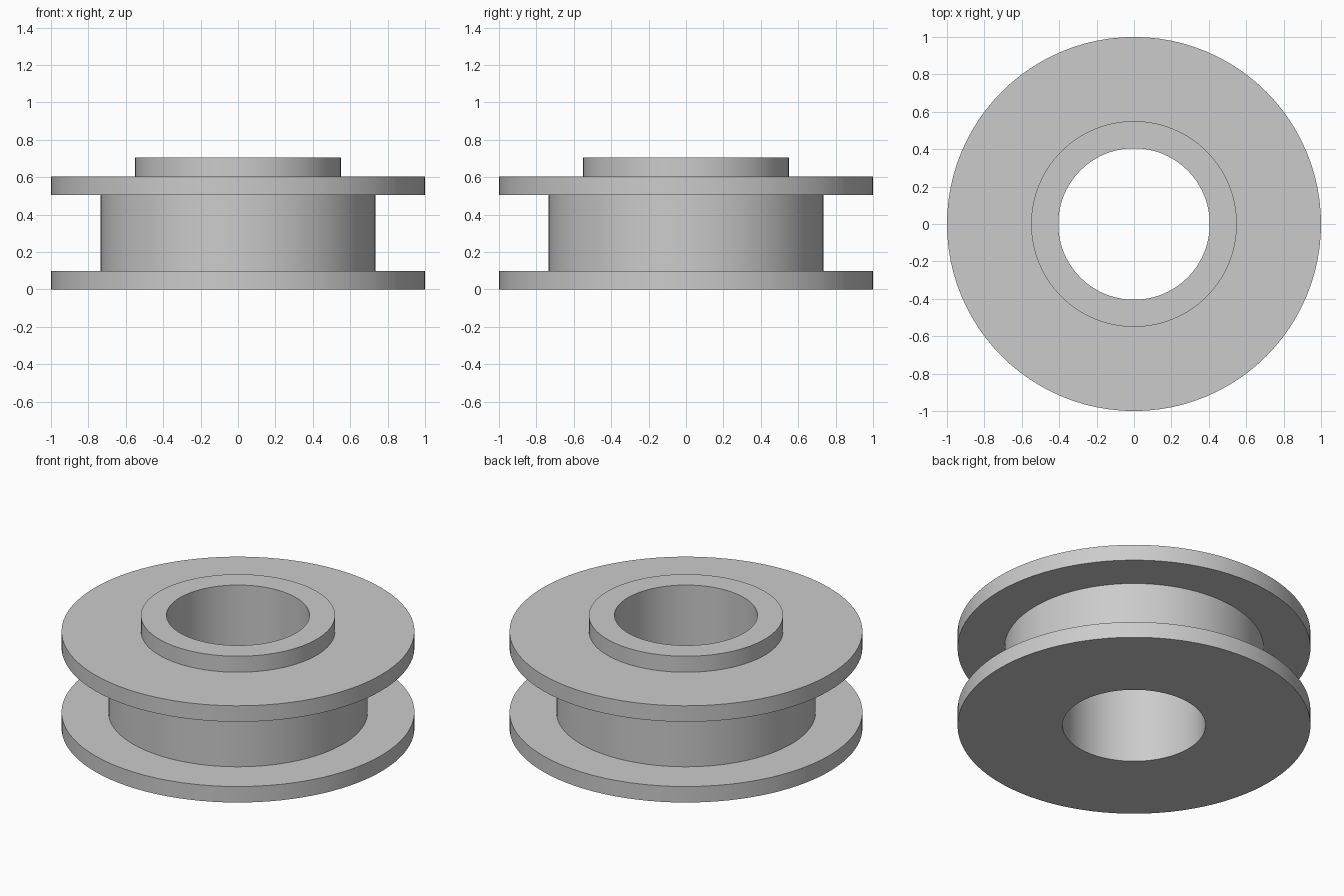
import bpy, bmesh, math

cube = bpy.data.objects.get("Cube")
if cube:
    bpy.data.objects.remove(cube, do_unlink=True)

SEGMENTS = 96
BORE, DRUM, HUB, RIM = 0.405, 0.735, 0.55, 1.0

grey = bpy.data.materials.new("plain grey")
grey.use_nodes = True
colour = (0.6, 0.6, 0.6, 1)
grey.diffuse_color = colour
grey.node_tree.nodes["Principled BSDF"].inputs["Base Color"].default_value = colour


def lathe(name, profile):
    """Revolve a closed (radius, height) outline around the z axis."""
    bm = bmesh.new()
    rings = []
    for i in range(SEGMENTS):
        a = 2 * math.pi * i / SEGMENTS
        rings.append([bm.verts.new((r * math.cos(a), r * math.sin(a), z))
                      for r, z in profile])
    n = len(profile)
    for i, ring in enumerate(rings):
        following = rings[(i + 1) % SEGMENTS]
        for j in range(n):
            k = (j + 1) % n
            bm.faces.new((ring[j], following[j], following[k], ring[k]))
    bmesh.ops.recalc_face_normals(bm, faces=bm.faces)
    mesh = bpy.data.meshes.new(name)
    bm.to_mesh(mesh)
    bm.free()
    mesh.materials.append(grey)
    obj = bpy.data.objects.new(name, mesh)
    bpy.context.collection.objects.link(obj)
    bpy.ops.object.select_all(action='DESELECT')
    obj.select_set(True)
    bpy.context.view_layer.objects.active = obj
    bpy.ops.object.shade_smooth_by_angle(angle=math.radians(30))
    return obj


# One turned piece: lower flange, drum, upper flange, raised hub and through bore
lathe("flanged_spool", [
    (BORE, 0), (RIM, 0), (RIM, 0.1),        # lower flange
    (DRUM, 0.1), (DRUM, 0.505),             # drum
    (RIM, 0.505), (RIM, 0.605),             # upper flange
    (HUB, 0.605), (HUB, 0.705), (BORE, 0.705),  # hub
])
